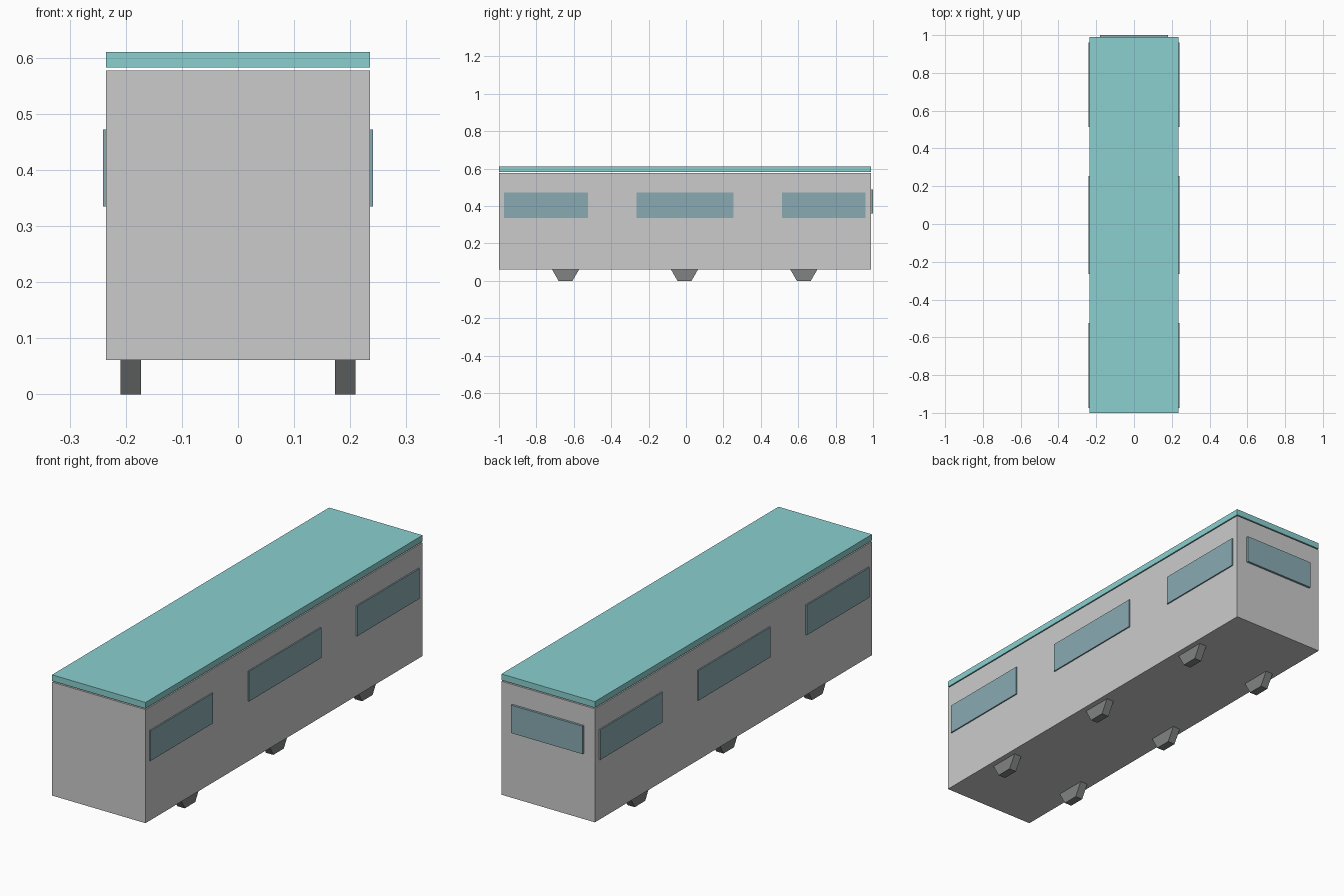
import bpy, math

if "Cube" in bpy.data.objects:
    bpy.data.objects.remove(bpy.data.objects["Cube"])


def material(name, rgb):
    m = bpy.data.materials.new(name)
    m.diffuse_color = (*rgb, 1)
    m.use_nodes = True
    m.node_tree.nodes["Principled BSDF"].inputs["Base Color"].default_value = m.diffuse_color
    return m


TEAL = material("roof_teal", (0.26, 0.63, 0.63))
GLASS = material("window_glass", (0.25, 0.41, 0.45))
RUBBER = material("tyre_rubber", (0.22, 0.23, 0.23))


def box(name, x, y, z, mat=None):
    """Box spanning the (min, max) ranges on each axis."""
    spans = (x, y, z)
    bpy.ops.mesh.primitive_cube_add(size=1, location=[(a + b) / 2 for a, b in spans])
    ob = bpy.context.object
    ob.name = name
    ob.scale = [b - a for a, b in spans]
    bpy.ops.object.transform_apply(location=False, rotation=False, scale=True)
    if mat:
        ob.data.materials.append(mat)
    return ob


def wheel(name, x, y):
    """Six-sided wheel, flat edge on the ground, axle along x."""
    radius = 0.075
    apothem = radius * math.cos(math.pi / 6)
    bpy.ops.mesh.primitive_cylinder_add(vertices=6, radius=radius, depth=0.037,
                                        location=(x, y, apothem),
                                        rotation=(0, math.pi / 2, 0))
    ob = bpy.context.object
    ob.name = name
    bpy.ops.object.transform_apply(location=False, rotation=True, scale=False)
    ob.data.materials.append(RUBBER)


# Body and the roof panel floating just above it
box("body", (-0.235, 0.235), (-1.0, 0.99), (0.061, 0.577))
box("roof", (-0.235, 0.235), (-1.0, 0.99), (0.582, 0.61), TEAL)

# Side windows and wheels, mirrored left and right
window_spans = [(-0.973, -0.524), (-0.264, 0.254), (0.513, 0.96)]
wheel_ys = [-0.644, -0.008, 0.63]
for side, s in (("left", -1), ("right", 1)):
    for label, span, wy in zip(("front", "middle", "rear"), window_spans, wheel_ys):
        box(f"{side}_{label}_window", sorted((s * 0.23, s * 0.241)), span,
            (0.335, 0.472), GLASS)
        wheel(f"{side}_{label}_wheel", s * 0.191, wy)

# Rear window
box("back_window", (-0.18, 0.18), (0.985, 1.0), (0.36, 0.487), GLASS)
